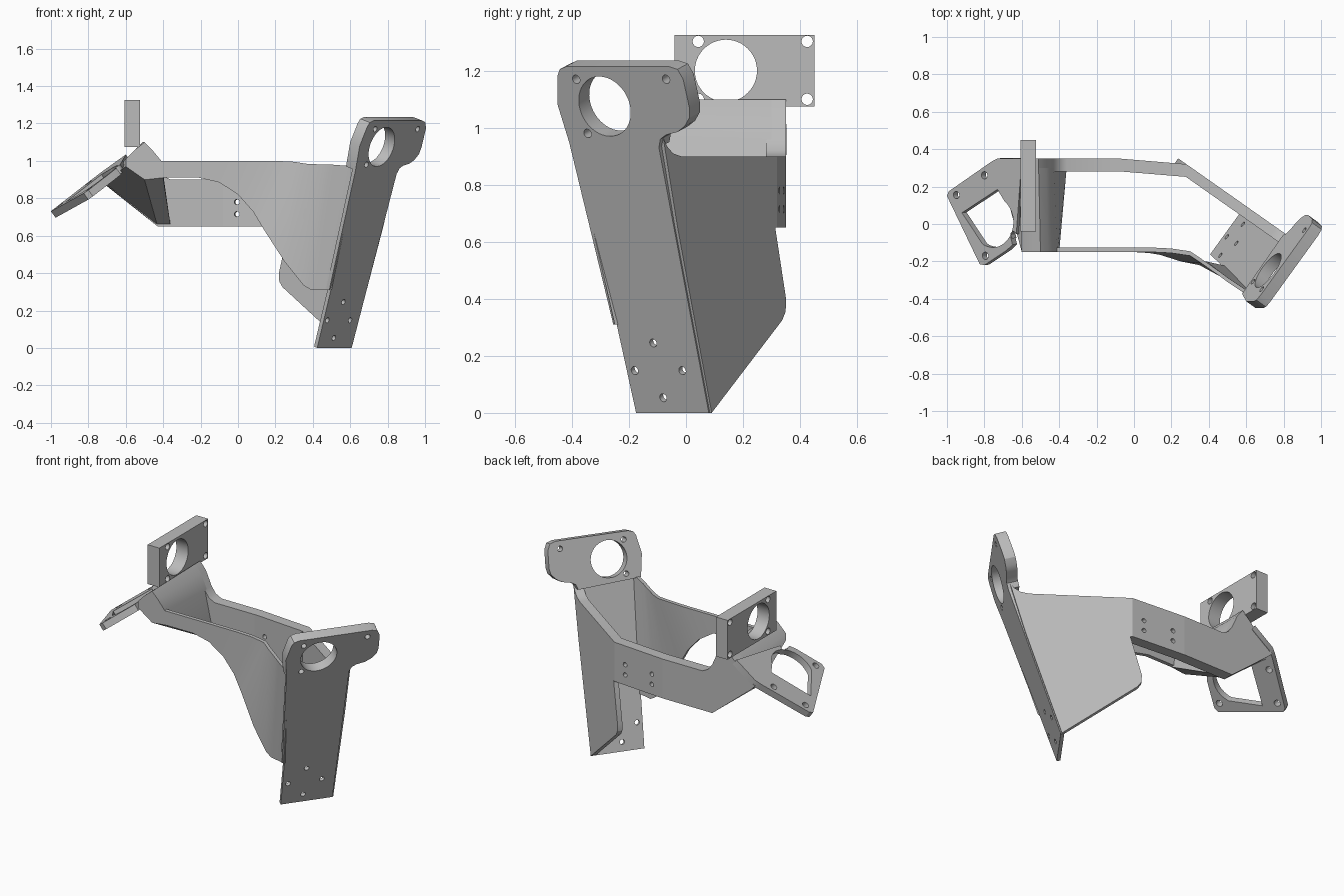
import bpy, bmesh
from math import cos, sin, pi, radians
from mathutils import Vector

cube = bpy.data.objects.get("Cube")
if cube:
    bpy.data.objects.remove(cube, do_unlink=True)

grey = bpy.data.materials.new("light grey")
grey.use_nodes = True
colour = (0.5, 0.5, 0.5, 1)
grey.diffuse_color = colour
grey.node_tree.nodes["Principled BSDF"].inputs["Base Color"].default_value = colour


def finish(name, bm):
    bmesh.ops.recalc_face_normals(bm, faces=bm.faces)
    mesh = bpy.data.meshes.new(name)
    bm.to_mesh(mesh)
    bm.free()
    mesh.materials.append(grey)
    mesh.shade_smooth()
    mesh.set_sharp_from_angle(angle=radians(28))
    obj = bpy.data.objects.new(name, mesh)
    bpy.context.collection.objects.link(obj)
    return obj


def plate(name, origin, normal, axis, outline, depth, circles=(), cutouts=()):
    """Flat plate: 2D points are projected along an axis onto a plane, then thickened inwards."""
    o, n = Vector(origin), Vector(normal).normalized()
    a, b = [i for i in range(3) if i != axis]

    def lift(p):
        v = Vector((0, 0, 0))
        v[a], v[b] = p
        v[axis] = o[axis] - (n[a] * (p[0] - o[a]) + n[b] * (p[1] - o[b])) / n[axis]
        return v

    loops = [[lift(p) for p in pts] for pts in (outline, *cutouts)]
    u = n.orthogonal().normalized()
    w = n.cross(u)
    for ca, cb, r in circles:
        c, count = lift((ca, cb)), 48 if r > 0.05 else 16
        loops.append([c + r * (u * cos(2 * pi * i / count) + w * sin(2 * pi * i / count))
                      for i in range(count)])
    bm = bmesh.new()
    edges = []
    for loop in loops:
        vs = [bm.verts.new(p) for p in loop]
        edges += [bm.edges.new((vs[i - 1], vs[i])) for i in range(len(vs))]
    bmesh.ops.triangle_fill(bm, edges=edges, use_beauty=True, normal=n)
    ext = bmesh.ops.extrude_face_region(bm, geom=bm.faces[:], use_keep_orig=True)
    moved = [g for g in ext["geom"] if isinstance(g, bmesh.types.BMVert)]
    bmesh.ops.translate(bm, verts=moved, vec=-n * depth)
    return finish(name, bm)


def loft(name, sections):
    """Solid skinned through matching closed sections."""
    bm = bmesh.new()
    rings = [[bm.verts.new(p) for p in s] for s in sections]
    for r, s in zip(rings, rings[1:]):
        for i in range(len(r)):
            bm.faces.new((r[i - 1], r[i], s[i], s[i - 1]))
    bm.faces.new(rings[0])
    bm.faces.new(rings[-1])
    return finish(name, bm)


# Tilted leg with a thick mounting head on the left side
leg_origin, leg_normal = (0.42, -0.18, 0), (0.771, -0.557, -0.304)
plate("leg_plate", leg_origin, leg_normal, 0,
      [(-0.175, 0), (0.08, 0), (-0.095, 0.93), (-0.41, 0.95), (-0.255, 0.31), (-0.243, 0.31)],
      0.022, [(-0.115, 0.245, 0.015), (-0.18, 0.148, 0.015),
              (-0.013, 0.148, 0.015), (-0.08, 0.053, 0.015)])
plate("leg_head", leg_origin, leg_normal, 0,
      [(-0.41, 0.95), (-0.45, 1.08), (-0.45, 1.185), (-0.443, 1.205), (-0.42, 1.215),
       (-0.06, 1.215), (-0.03, 1.205), (-0.01, 1.17), (0.012, 1.07), (0.012, 1.035),
       (-0.005, 1.005), (-0.03, 0.985), (-0.07, 0.975), (-0.09, 0.96), (-0.095, 0.93)],
      0.066, [(-0.285, 1.075, 0.11), (-0.385, 1.17, 0.016),
              (-0.07, 1.17, 0.016), (-0.345, 0.98, 0.016)])

# Rear gusset running down to the foot, with the rail above it
bend, gusset_normal = (0.28, 0.32, 0), (0.575, 0.818, 0)
plate("rear_gusset", bend, gusset_normal, 1,
      [(0.607, 0), (0.255, 0.325), (0.238, 0.355), (0.236, 0.4), (0.29, 0.65), (0.777, 0.65)], 0.03)
plate("rear_rail_outer", bend, gusset_normal, 1,
      [(0.28, 0.65), (0.777, 0.65), (0.85, 0.97), (0.83, 0.935), (0.8, 0.91), (0.76, 0.9),
       (0.28, 0.9)], 0.057)
plate("rear_rail_middle", bend, (0.083, 1, 0), 1,
      [(-0.08, 0.65), (0.28, 0.65), (0.28, 0.9), (-0.08, 0.9)], 0.068,
      [(x, z, 0.014) for x in (0, 0.2) for z in (0.715, 0.78)])
plate("rear_rail_inner", (0, 0.35, 0), (0, 1, 0), 1,
      [(-0.08, 0.65), (-0.08, 0.9), (-0.36, 0.9), (-0.4, 0.92), (-0.43, 0.96), (-0.47, 1.05),
       (-0.51, 1.1), (-0.55, 1.06), (-0.62, 0.99), (-0.73, 0.9), (-0.7, 0.87), (-0.43, 0.65)], 0.07)

# Slanted side wall with a rounded crest
rear = [(-0.72, 0.88), (-0.43, 0.65), (-0.36, 0.65), (-0.43, 0.96), (-0.47, 1.05),
        (-0.51, 1.1), (-0.55, 1.06), (-0.62, 0.99)]
front = [(-0.6, 0.97), (-0.5, 0.9), (-0.4, 0.91), (-0.41, 1.0), (-0.46, 1.06),
         (-0.5, 1.1), (-0.55, 1.06), (-0.6, 1.01)]
loft("side_wall", [[(x, y, z) for x, z in s] for s, y in ((rear, 0.3), (front, -0.15))])

# Thin arched front wall: top and bottom edge at each station
stations = [
    ((-0.57, -0.15, 1.0), (-0.56, -0.15, 0.95)),
    ((-0.49, -0.15, 1.0), (-0.49, -0.15, 0.9)),
    ((-0.4, -0.15, 1.0), (-0.4, -0.15, 0.91)),
    ((-0.2, -0.15, 1.0), (-0.21, -0.15, 0.91)),
    ((-0.05, -0.15, 1.0), (-0.1, -0.15, 0.885)),
    ((0.1, -0.15, 1.0), (0, -0.15, 0.82)),
    ((0.2, -0.155, 1.0), (0.08, -0.155, 0.73)),
    ((0.3, -0.17, 0.995), (0.14, -0.165, 0.63)),
    ((0.36, -0.21, 0.985), (0.25, -0.2, 0.46)),
    ((0.46, -0.28, 0.98), (0.35, -0.22, 0.335)),
    ((0.5, -0.31, 0.98), (0.39, -0.225, 0.31)),
    ((0.635, -0.4, 0.97), (0.5, -0.25, 0.31))]
inward = Vector((0, 0.024, 0))
loft("front_wall", [[Vector(t), Vector(b), Vector(b) + inward, Vector(t) + inward]
                    for t, b in stations])

# Sloping mounting plate on the right side with a D-shaped opening
arc = [(-0.755 + 0.11 * cos(radians(d)), 0.01 + 0.135 * sin(radians(d)))
       for d in range(55, -121, -7)]
plate("sloping_mount", (-1, 0.15, 0.73), (-0.72, -0.08, 1), 2,
      [(-1, 0.15), (-0.99, 0.175), (-0.76, 0.335), (-0.73, 0.35), (-0.6, 0.35), (-0.57, -0.14),
       (-0.6, -0.13), (-0.62, -0.11), (-0.65, -0.11), (-0.68, -0.14), (-0.8, -0.22), (-0.825, -0.215)],
      0.042, [(-0.95, 0.155, 0.02), (-0.8, 0.26, 0.02), (-0.645, -0.06, 0.02), (-0.795, -0.17, 0.02)],
      [[(-0.92, 0.06), (-0.73, 0.185)] + arc])

# Upright mounting plate above the crest
plate("upright_mount", (-0.525, 0, 0), (1, 0, 0), 0,
      [(-0.04, 1.075), (0.45, 1.075), (0.45, 1.325), (-0.04, 1.325)], 0.083,
      [(0.14, 1.2, 0.109)] + [(y, z, 0.02) for y in (0.043, 0.425) for z in (1.1, 1.303)])
